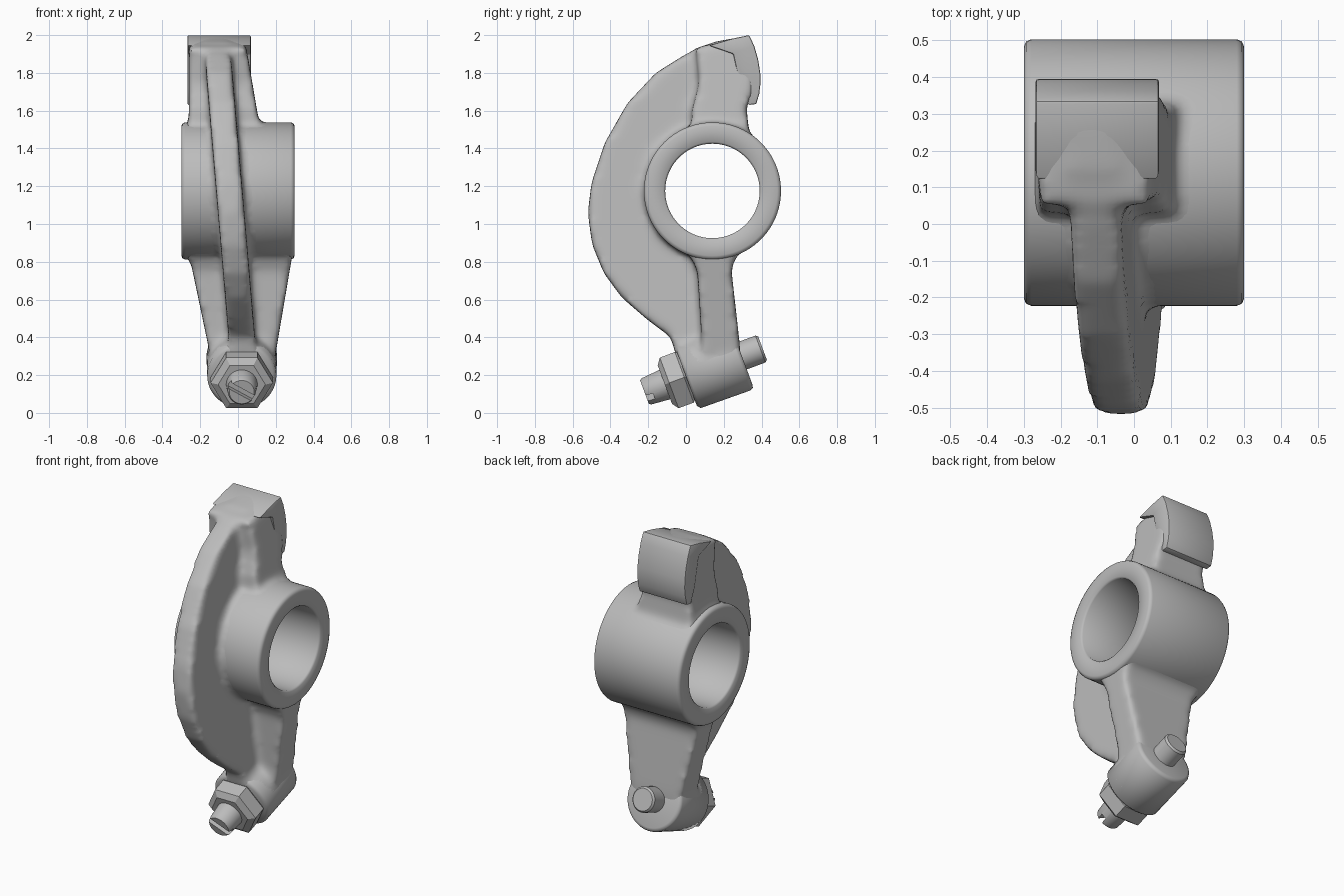
import bpy, bmesh, math
from mathutils import Vector, Matrix

if "Cube" in bpy.data.objects:
    bpy.data.objects.remove(bpy.data.objects["Cube"], do_unlink=True)

# One cast metal colour
grey = bpy.data.materials.new("cast grey")
grey.use_nodes = True
colour = (0.5, 0.5, 0.5, 1)
grey.diffuse_color = colour
grey.node_tree.nodes["Principled BSDF"].inputs["Base Color"].default_value = colour

BORE = Vector((0, 0.14, 1.175))              # shaft hole centre
TIP = Vector((0.02, -0.22, 0.11))            # front end of the screw
SCREW = Vector((0, 0.937, 0.348)).normalized()
X = Vector((1, 0, 0))


def prism(bm, outline, sides):
    """Extrude a (y, z) outline across x; sides(z) gives both x limits."""
    rings = [[bm.verts.new((sides(z)[k], y, z)) for y, z in outline] for k in (0, 1)]
    faces = [bm.faces.new(rings[0]), bm.faces.new(rings[1][::-1])]
    n = len(outline)
    for i in range(n):
        j = (i + 1) % n
        faces.append(bm.faces.new((rings[0][j], rings[0][i], rings[1][i], rings[1][j])))
    bmesh.ops.recalc_face_normals(bm, faces=faces)


def turned(bm, profile, origin, axis, steps=64, closed=False):
    """Revolve (distance, radius) points about an axis."""
    m = Matrix.Translation(origin) @ axis.to_track_quat('Z', 'Y').to_matrix().to_4x4()
    rings = [[bm.verts.new(m @ Vector((r * math.cos(a), r * math.sin(a), s)))
              for a in (2 * math.pi * i / steps for i in range(steps))] for s, r in profile]
    faces = []
    pairs = list(zip(rings, rings[1:] + rings[:1]))
    for a, b in pairs if closed else pairs[:-1]:
        for i in range(steps):
            j = (i + 1) % steps
            faces.append(bm.faces.new((a[i], a[j], b[j], b[i])))
    if not closed:
        faces += [bm.faces.new(rings[0][::-1]), bm.faces.new(rings[-1])]
    bmesh.ops.recalc_face_normals(bm, faces=faces)


def finish(name, bm):
    mesh = bpy.data.meshes.new(name)
    bm.to_mesh(mesh)
    bm.free()
    mesh.materials.append(grey)
    ob = bpy.data.objects.new(name, mesh)
    bpy.context.collection.objects.link(ob)
    return ob


def bake(ob):
    """Replace the mesh with its modified result."""
    deps = bpy.context.evaluated_depsgraph_get()
    mesh = bpy.data.meshes.new_from_object(ob.evaluated_get(deps))
    ob.modifiers.clear()
    ob.data = mesh


def cut(ob, cutter):
    cutter.hide_render = True
    mod = ob.modifiers.new("cut", 'BOOLEAN')
    mod.operation, mod.object, mod.solver = 'DIFFERENCE', cutter, 'EXACT'
    bake(ob)
    bpy.data.objects.remove(cutter, do_unlink=True)


def smooth(ob, angle=30):
    bpy.ops.object.select_all(action='DESELECT')
    ob.select_set(True)
    bpy.context.view_layer.objects.active = ob
    bpy.ops.object.shade_smooth_by_angle(angle=math.radians(angle))


# Cast body: overlapping rough shapes, fused and softened into fillets
bm = bmesh.new()
# curved web, leaning sideways with height
prism(bm, [(0.32, 1.995), (0.15, 1.965), (0, 1.90), (-0.16, 1.80), (-0.31, 1.64), (-0.43, 1.43),
           (-0.50, 1.22), (-0.52, 1.06), (-0.497, 0.89), (-0.435, 0.74), (-0.34, 0.61),
           (-0.20, 0.49), (-0.08, 0.40), (-0.05, 0.29), (0.15, 0.25), (0.15, 0.9),
           (0.15, 1.2), (0.30, 1.5)],
      lambda z: (-0.05 - 0.085 * (z - 0.4), 0.09 - 0.085 * (z - 0.4)))
# neck under the pad
prism(bm, [(0.05, 1.935), (0.33, 1.99), (0.36, 1.70), (0.32, 1.62), (0.34, 1.42),
           (0.03, 1.42), (0.03, 1.6), (0.07, 1.75)],
      lambda z: (-0.26, 0.05 + 0.17 * (1.9 - z)))
# tapered lower arm
prism(bm, [(-0.03, 0.95), (0.06, 0.75), (0.085, 0.35), (0.10, 0.25), (0.29, 0.22),
           (0.285, 0.36), (0.24, 0.76), (0.31, 0.95)],
      lambda z: (-0.255 + 0.21 * (0.82 - z), 0.285 - 0.17 * (0.82 - z)))
turned(bm, [(-0.275, 0.362), (0.275, 0.362)], BORE, X)
turned(bm, [(0.25, 0.185), (0.53, 0.185)], TIP, SCREW)
body = finish("cast_body", bm)
remesh = body.modifiers.new("fuse", 'REMESH')
remesh.mode, remesh.voxel_size = 'VOXEL', 0.018
soften = body.modifiers.new("soften", 'SMOOTH')
soften.factor, soften.iterations = 0.5, 14
bake(body)
bm = bmesh.new()
turned(bm, [(-0.5, 0.28), (0.5, 0.28)], BORE, X)
cut(body, finish("bore_cutter", bm))
smooth(body, 40)

# Shaft barrel with rounded rims
bm = bmesh.new()
half, outer, inner = 0.30, 0.363, 0.25
rim = [(half - 0.02, outer), (half - 0.006, outer - 0.006), (half, outer - 0.02),
       (half, inner + 0.01), (half - 0.01, inner)]
turned(bm, rim + [(-s, r) for s, r in reversed(rim)], BORE, X, 96, True)
smooth(finish("shaft_barrel", bm), 50)

# Contact pad with a convex back face
bm = bmesh.new()
prism(bm, [(0.12, 1.945), (0.24, 1.98), (0.335, 2.0), (0.362, 1.94), (0.382, 1.87), (0.393, 1.80),
           (0.395, 1.75), (0.388, 1.69), (0.372, 1.635), (0.33, 1.63), (0.29, 1.72), (0.25, 1.90)],
      lambda z: (-0.268, 0.068))
pad = finish("contact_pad", bm)
bevel = pad.modifiers.new("bevel", 'BEVEL')
bevel.width, bevel.segments, bevel.limit_method = 0.008, 2, 'ANGLE'
bake(pad)
smooth(pad)

# Screw boss
bm = bmesh.new()
turned(bm, [(0.235, 0.165), (0.25, 0.183), (0.53, 0.187), (0.545, 0.18), (0.55, 0.165)], TIP, SCREW)
smooth(finish("screw_boss", bm), 50)

# Lock nut: hexagon trimmed by a chamfered round
bm = bmesh.new()
turned(bm, [(0.115, 0.125), (0.14, 0.165), (0.225, 0.165), (0.24, 0.15)], TIP, SCREW, 6)
smooth(finish("lock_nut", bm))

# Adjusting screw with a slotted front tip
bm = bmesh.new()
turned(bm, [(0, 0.066), (0.012, 0.074), (0.13, 0.084), (0.3, 0.076), (0.655, 0.076), (0.667, 0.066)],
       TIP, SCREW, 40)
screw = finish("adjusting_screw", bm)
bm = bmesh.new()
place = Matrix.Translation(TIP) @ SCREW.to_track_quat('Z', 'Y').to_matrix().to_4x4()
bmesh.ops.create_cube(bm, size=1, matrix=place @ Matrix.Rotation(math.radians(30), 4, 'Z')
                      @ Matrix.Diagonal((0.3, 0.035, 0.08, 1)))
cut(screw, finish("slot_cutter", bm))
smooth(screw)
